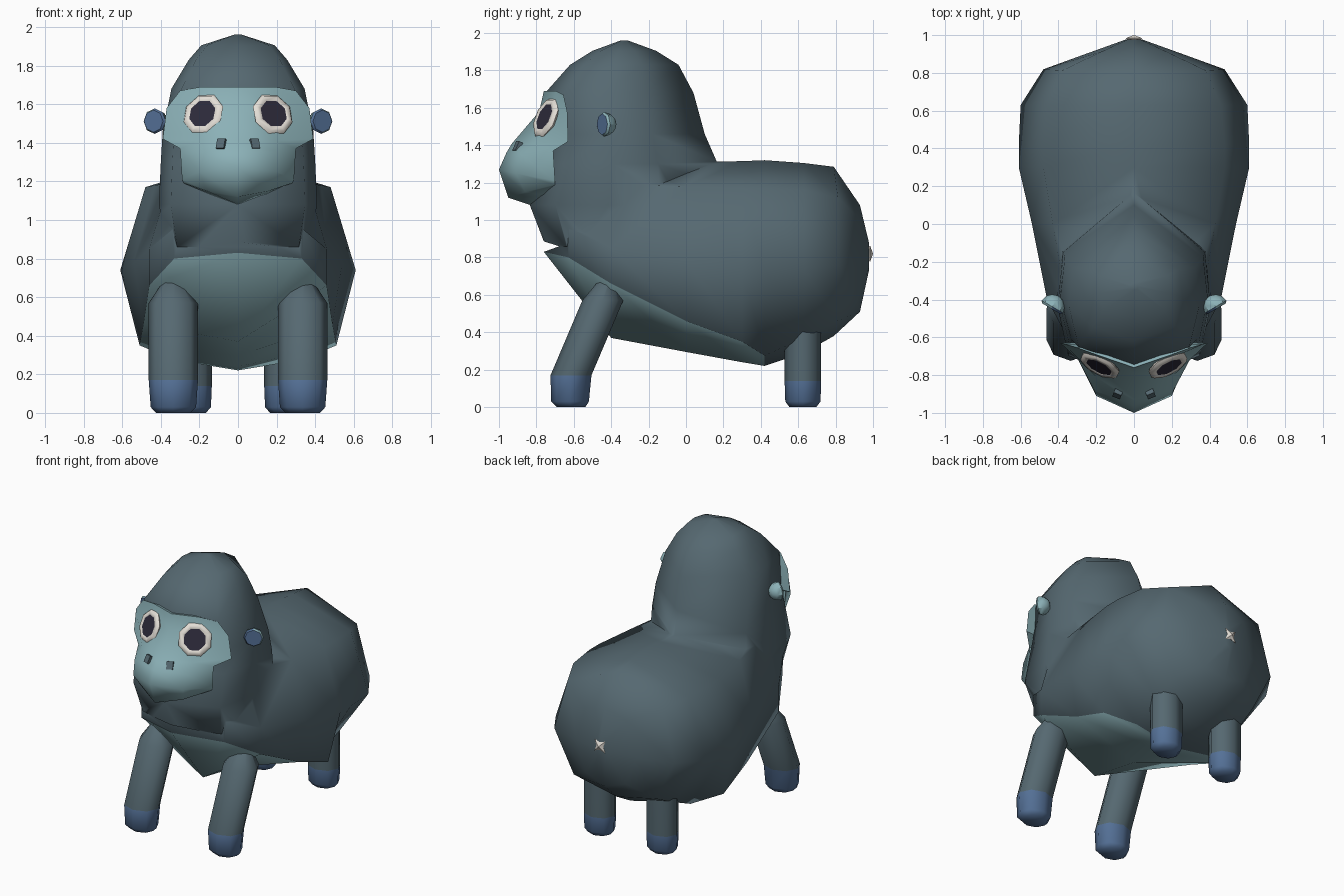
import bpy, bmesh, math
from mathutils import Vector, Matrix

cube = bpy.data.objects.get("Cube")
if cube:
    bpy.data.objects.remove(cube, do_unlink=True)


def material(name, *rgb):
    m = bpy.data.materials.new(name)
    m.use_nodes = True
    m.diffuse_color = (*rgb, 1)
    m.node_tree.nodes["Principled BSDF"].inputs["Base Color"].default_value = (*rgb, 1)
    return m


FUR = material("slate_fur", .092, .14, .165)
SKIN = material("pale_teal_skin", .26, .44, .475)
HOOF = material("blue_hoof", .09, .165, .31)
WHITE = material("warm_white", .77, .73, .67)
DARK = material("dark_pupil", .026, .023, .042)


def finish(name, bm, mats, rule=None, angle=40):
    """Turn a bmesh into a smooth object; rule(face) picks the material slot."""
    bmesh.ops.recalc_face_normals(bm, faces=bm.faces)
    bm.normal_update()
    for f in bm.faces:
        f.smooth = True
        if rule:
            f.material_index = rule(f)
    mesh = bpy.data.meshes.new(name)
    bm.to_mesh(mesh)
    bm.free()
    mesh.set_sharp_from_angle(angle=math.radians(angle))
    for m in mats:
        mesh.materials.append(m)
    obj = bpy.data.objects.new(name, mesh)
    bpy.context.collection.objects.link(obj)
    return obj


def loft(name, rings, mats, rule=None, angle=40, belly=None):
    """Skin closed rings of equal length and cap both ends."""
    bm = bmesh.new()
    rows = [[bm.verts.new(p) for p in ring] for ring in rings]
    n = len(rows[0])
    for r, (a, b) in enumerate(zip(rows, rows[1:])):
        for i in range(n):
            j = (i + 1) % n
            f = bm.faces.new((a[i], a[j], b[j], b[i]))
            if belly and belly(r, i):
                f.material_index = 1
    bm.faces.new(rows[0])
    bm.faces.new(rows[-1])
    return finish(name, bm, mats, rule, angle)


def mirrored(half):
    """Half ring running from centre line to centre line, completed in -x."""
    return half + [(-x, y, z) for x, y, z in half[-2:0:-1]]


# Body: y, sweep, top z, shoulder x z, side x z, lower x z, bottom z
body_sections = [
    (-.76, .4, 1.0, .24, 1.0, .34, .95, .33, .80, .83),
    (-.40, 0, 1.29, .36, 1.19, .46, .85, .46, .66, .37),
    (0, 0, 1.31, .43, 1.18, .54, .78, .49, .46, .295),
    (.30, 0, 1.315, .48, 1.17, .61, .74, .51, .35, .24),
    (.42, 0, 1.32, .48, 1.17, .61, .74, .33, .275, .22),
    (.63, 0, 1.305, .46, 1.16, .60, .74, .34, .37, .29),
    (.79, .06, 1.285, .38, 1.12, .48, .76, .33, .46, .38),
    (.93, -.1, 1.08, .17, 1.02, .24, .77, .16, .56, .51),
    (.978, 0, .88, .03, .85, .04, .79, .03, .75, .73),
]
body_rings = []
for y, s, t, sx, sz, wx, wz, lx, lz, b in body_sections:
    half = [(0, t), (sx, sz), (wx, wz), (lx, lz), (0, b)]
    body_rings.append(mirrored([(x, y + s * x, z) for x, z in half]))
body = loft("body", body_rings, [FUR, SKIN], belly=lambda row, i: row < 4 and i in (3, 4))

# Head and neck: z, front y, back y, half width
head_sections = [
    (.86, -.75, .10, .37), (1.08, -.835, .22, .41), (1.30, -.77, .17, .40),
    (1.46, -.72, .10, .39), (1.68, -.753, .04, .345), (1.83, -.62, -.04, .255),
    (1.905, -.50, -.16, .19), (1.96, -.35, -.31, .02),
]
head_rings = []
for z, f, b, w in head_sections:
    d = b - f
    head_rings.append(mirrored([(0, f, z), (w * .85, f + d * .13, z), (w, f + d * .4, z),
                                (w * .94, b - d * .34, z), (0, b, z)]))
head = loft("head", head_rings, [FUR, SKIN])

# Weld the head and body into one skin
weld = body.modifiers.new("weld_head", "BOOLEAN")
weld.operation = "UNION"
weld.solver = "EXACT"
weld.object = head
graph = bpy.context.evaluated_depsgraph_get()
skin = bpy.data.meshes.new_from_object(body.evaluated_get(graph))
body.modifiers.clear()
body.data = skin
bpy.data.objects.remove(head, do_unlink=True)
skin.set_sharp_from_angle(angle=math.radians(75))

# Face mask: centre, middle and edge point per row
face_rows = [
    [(0, -.76, 1.69), (.19, -.695, 1.69), (.30, -.655, 1.67)],
    [(0, -.785, 1.58), (.20, -.71, 1.59), (.37, -.635, 1.58)],
    [(0, -.93, 1.41), (.20, -.81, 1.41), (.39, -.63, 1.42)],
    [(0, -.96, 1.36), (.21, -.88, 1.35), (.30, -.71, 1.37)],
    [(0, -1, 1.27), (.20, -.91, 1.25), (.29, -.70, 1.21)],
    [(0, -.95, 1.12), (.16, -.86, 1.15), (.28, -.70, 1.19)],
    [(0, -.83, 1.08), (.14, -.75, 1.13), (.25, -.68, 1.18)],
]
face_rings = [[(-x, y, z) for x, y, z in row[:0:-1]] + row for row in face_rows]
loft("face", face_rings, [SKIN], angle=55)


def leg(name, cx, sections, hoof_top):
    """Eight-sided leg with a coloured hoof; sections are z, y, radius."""
    rings = []
    for z, y, r in sections:
        turns = [math.tau * k / 8 for k in range(8)]
        rings.append([(cx + r * 1.12 * math.cos(t), y + r * .96 * math.sin(t), z) for t in turns])
    loft(name, rings, [FUR, HOOF], lambda f: int(f.calc_center_median().z < hoof_top), 60)


def facing(point, direction):
    """Matrix at a point whose z axis looks along the direction."""
    rot = Vector(direction).to_track_quat("Z", "Y").to_matrix().to_4x4()
    return Matrix.Translation(point) @ rot


def eye_ring(name, mat):
    """Low-poly ring around the pupil."""
    bm = bmesh.new()
    steps, sides = 8, 6
    grid = []
    for i in range(steps):
        a = math.tau * (i + .5) / steps
        row = []
        for j in range(sides):
            t = math.tau * j / sides
            r = .091 + .025 * math.cos(t)
            row.append(bm.verts.new(mat @ Vector((r * math.cos(a), r * math.sin(a), .017 * math.sin(t)))))
        grid.append(row)
    for i in range(steps):
        a, b = grid[i], grid[(i + 1) % steps]
        for j in range(sides):
            k = (j + 1) % sides
            bm.faces.new((a[j], b[j], b[k], a[k]))
    finish(name, bm, [WHITE], angle=65)


for side, label in ((1, "left"), (-1, "right")):
    # Legs
    leg(label + "_front_leg", side * .335,
        [(0, -.615, .08), (.03, -.62, .105), (.17, -.615, .114), (.57, -.445, .114), (.71, -.41, .03)], .16)
    leg(label + "_hind_leg", side * .25,
        [(0, .625, .075), (.03, .625, .098), (.14, .625, .102), (.44, .625, .102)], .13)

    # Eyes
    look = facing((side * .18, -.748, 1.547), (side * .52, -1, .45))
    eye_ring(label + "_eye_rim", look)
    bm = bmesh.new()
    bmesh.ops.create_cone(bm, cap_ends=True, segments=10, radius1=.083, radius2=.081,
                          depth=.024, matrix=look)
    finish(label + "_pupil", bm, [DARK])

    # Nostrils
    bm = bmesh.new()
    nose = facing((side * .087, -.9, 1.393), (side * .4, -1, .5))
    bmesh.ops.create_cube(bm, size=1, matrix=nose @ Matrix.Diagonal((.044, .054, .024, 1)))
    finish(label + "_nostril", bm, [FUR])

    # Ears: flat blue front, pale rounded back
    bm = bmesh.new()
    bmesh.ops.create_uvsphere(bm, u_segments=8, v_segments=6, radius=.066)
    for v in bm.verts:
        v.co.z = min(v.co.z, .012)
    bm.transform(facing((side * .432, -.438, 1.512), (side * .5, -.86, 0)))
    finish(label + "_ear", bm, [SKIN, HOOF], lambda f: int(f.normal.y < -.5))

# Tail: small four-pointed tuft
bm = bmesh.new()
rim = []
for k in range(8):
    r = .027 if k % 2 else .062
    a = math.tau * (k + 1) / 8
    rim.append(bm.verts.new((r * math.cos(a), .984, .82 + r * math.sin(a))))
tip = bm.verts.new((0, 1, .82))
root = bm.verts.new((0, .95, .82))
for k in range(8):
    for peak in (tip, root):
        bm.faces.new((rim[k], rim[(k + 1) % 8], peak))
finish("tail_tuft", bm, [WHITE])
